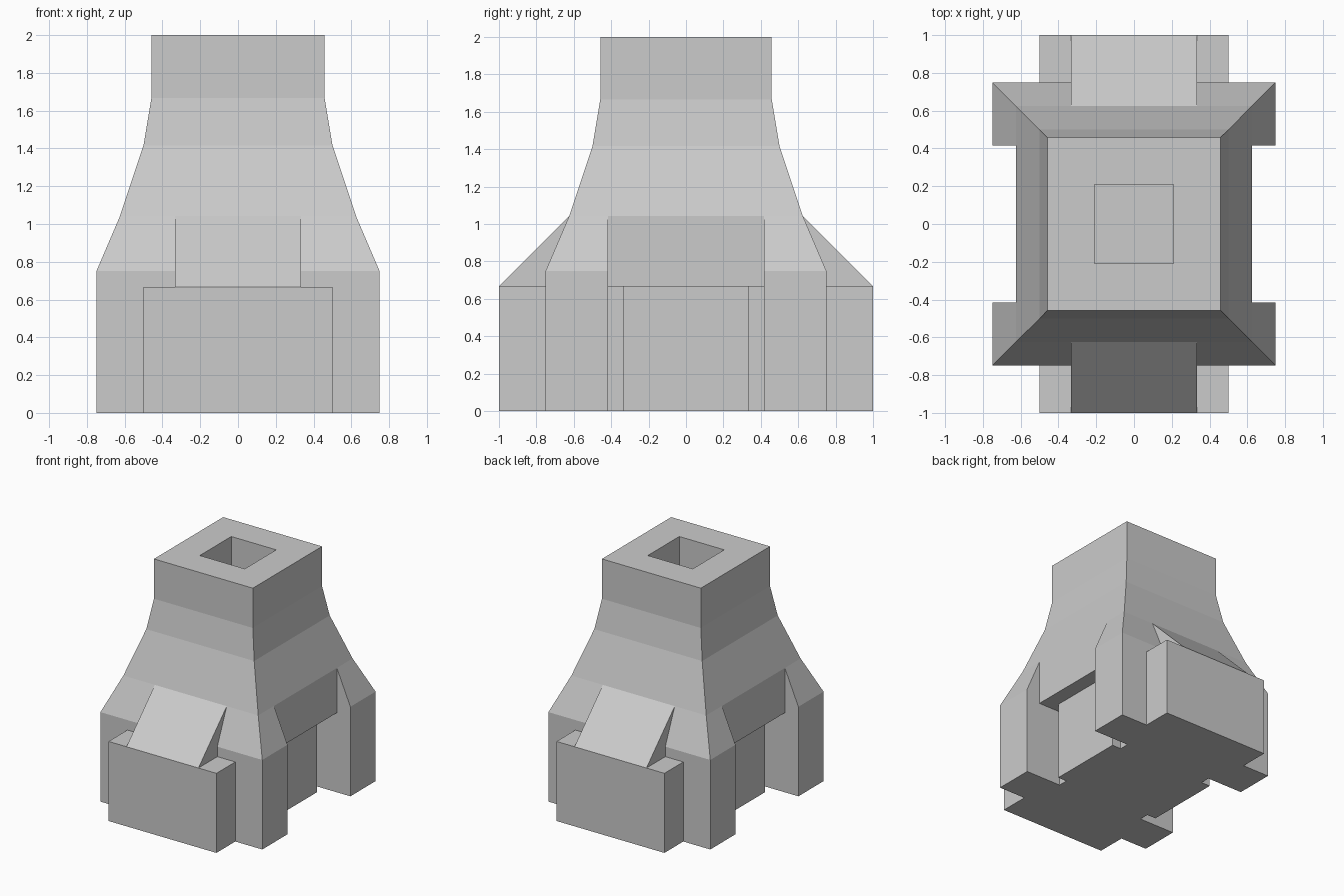
import bpy, bmesh

U = 1 / 24  # modelling unit

cube = bpy.data.objects.get("Cube")
if cube:
    bpy.data.objects.remove(cube, do_unlink=True)

grey = bpy.data.materials.new("plain_grey")
grey.use_nodes = True
colour = (0.6, 0.6, 0.6, 1)
grey.diffuse_color = colour
grey.node_tree.nodes["Principled BSDF"].inputs["Base Color"].default_value = colour


def finish(name, bm):
    bmesh.ops.recalc_face_normals(bm, faces=bm.faces)
    mesh = bpy.data.meshes.new(name)
    bm.to_mesh(mesh)
    bm.free()
    mesh.materials.append(grey)
    obj = bpy.data.objects.new(name, mesh)
    bpy.context.collection.objects.link(obj)
    return obj


def loft(name, rings):
    """Closed solid through rectangular rings (x0, x1, y0, y1, z)."""
    bm = bmesh.new()
    loops = []
    for x0, x1, y0, y1, z in rings:
        corners = ((x0, y0), (x1, y0), (x1, y1), (x0, y1))
        loops.append([bm.verts.new((x * U, y * U, z * U)) for x, y in corners])
    for low, high in zip(loops, loops[1:]):
        for i in range(4):
            j = (i + 1) % 4
            bm.faces.new((low[i], low[j], high[j], high[i]))
    bm.faces.new(loops[0])
    bm.faces.new(loops[-1])
    return finish(name, bm)


def box(name, x, y, z):
    return loft(name, [(*sorted(x), *sorted(y), h) for h in z])


def ramp(name, side):
    """Wedge leaning against the sloping body."""
    bm = bmesh.new()
    profile = ((24, 16), (15, 25), (15, 16))
    ends = [[bm.verts.new((x * U, side * y * U, z * U)) for y, z in profile] for x in (-8, 8)]
    for end in ends:
        bm.faces.new(end)
    for i in range(3):
        j = (i + 1) % 3
        bm.faces.new((ends[0][i], ends[0][j], ends[1][j], ends[1][i]))
    return finish(name, bm)


def cut(target, cutter):
    mod = target.modifiers.new("cut", "BOOLEAN")
    mod.operation = "DIFFERENCE"
    mod.solver = "EXACT"
    mod.object = cutter
    bpy.context.view_layer.objects.active = target
    bpy.ops.object.modifier_apply(modifier=mod.name)
    bpy.data.objects.remove(cutter, do_unlink=True)


# Tapering tower body
levels = ((18, 0), (18, 18), (15, 25), (12, 34), (11, 40), (11, 48))
body = loft("tower_body", [(-r, r, -r, r, z) for r, z in levels])

# Square opening in the top
cut(body, box("opening_cutter", (-5, 5), (-5, 5), (40, 50)))

for side, label in ((1, "left"), (-1, "right")):
    # Side alcove, deeper below the lintel, with a raised panel inside
    cut(body, box("alcove_cutter", (side * 15, side * 20), (-10, 10), (-2, 25)))
    cut(body, box("recess_cutter", (side * 10, side * 16), (-10, 10), (-2, 16)))
    box(label + "_panel", (side * 10, side * 12), (-8, 8), (0, 16))

for side, label in ((-1, "front"), (1, "back")):
    # Projecting block with a sloped ramp above it
    box(label + "_block", (-12, 12), (side * 18, side * 24), (0, 16))
    ramp(label + "_ramp", side)
